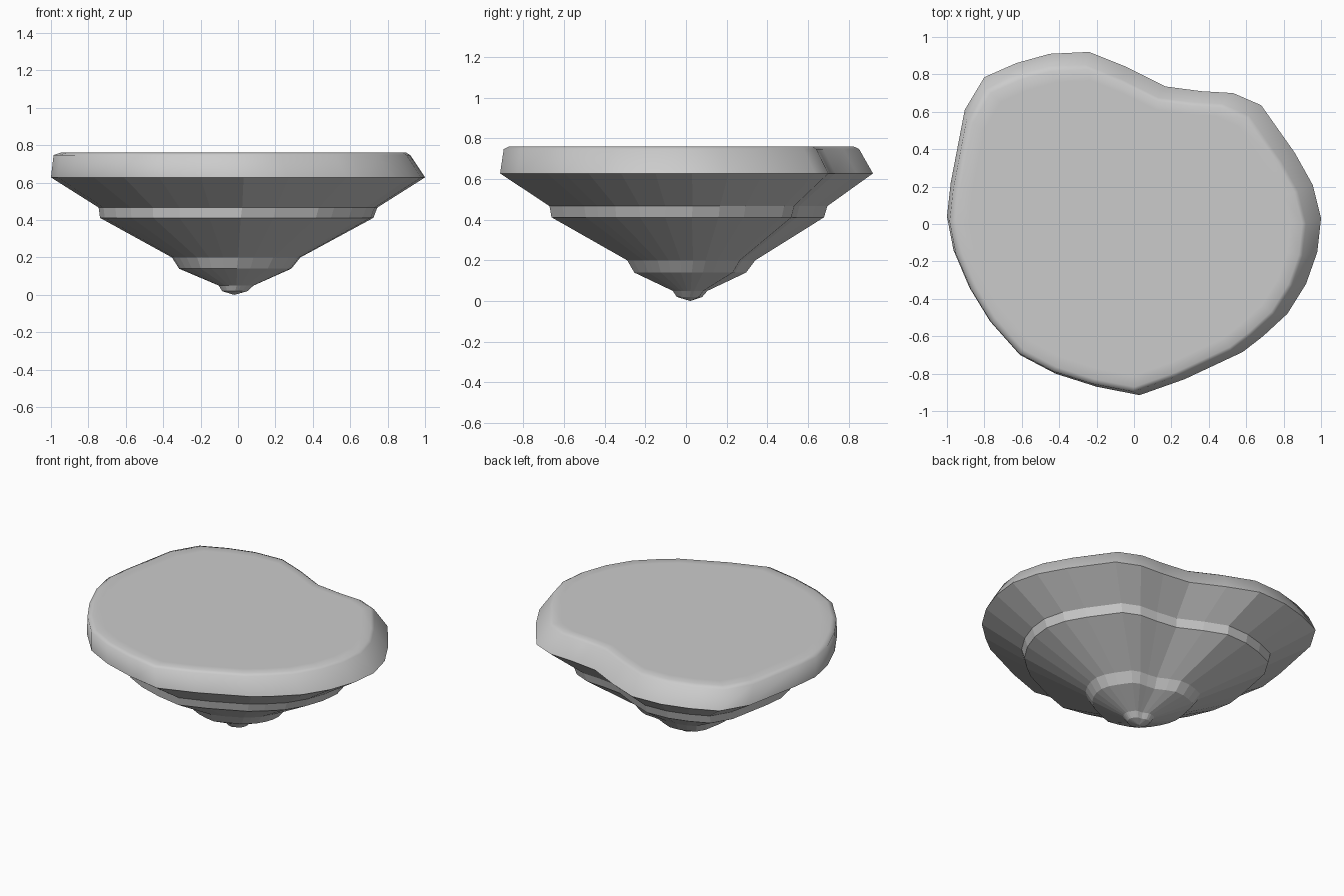
import bpy, bmesh
from math import radians

if "Cube" in bpy.data.objects:
    bpy.data.objects.remove(bpy.data.objects["Cube"])

# Irregular outline of the widest ring, counter-clockwise from the right
outline = [(1, .03), (.955, .21), (.86, .38), (.68, .635), (.53, .70), (.36, .71),
           (.17, .735), (-.04, .84), (-.24, .92), (-.45, .91), (-.63, .86),
           (-.80, .785), (-.905, .61), (-.98, .22), (-1, .04), (-.965, -.14),
           (-.88, -.34), (-.77, -.52), (-.61, -.70), (-.42, -.80), (-.20, -.87),
           (.03, -.915), (.27, -.83), (.58, -.685), (.69, -.60), (.82, -.48),
           (.92, -.32), (.98, -.15)]

# Stepped profile, bottom to top: z, scale, x shift, y shift
rings = [(.02, .068, -.017, .017), (.05, .093, -.01, .02),
         (.14, .30, -.015, .02), (.20, .343, -.01, .025),
         (.412, .731, -.007, .007), (.467, .745, 0, .01),
         (.628, 1, 0, 0), (.748, .953, -.033, -.025), (.76, .925, -.025, -.025),
         (.76, .86, -.025, -.022)]

bm = bmesh.new()
n = len(outline)
loops = [[bm.verts.new((x * s + dx, y * s + dy, z)) for x, y in outline]
         for z, s, dx, dy in rings]

# Pointed bottom
tip = bm.verts.new((-.02, .022, 0))
for i in range(n):
    bm.faces.new((tip, loops[0][(i + 1) % n], loops[0][i]))

# Stepped flanks, faceted below and smooth around the rim
for k in range(len(loops) - 1):
    lo, hi = loops[k], loops[k + 1]
    for i in range(n):
        j = (i + 1) % n
        f = bm.faces.new((lo[i], lo[j], hi[j], hi[i]))
        f.smooth = k >= 6

# Flat top
bm.faces.new(loops[-1]).smooth = True
for e in bm.edges:
    e.smooth = e.calc_face_angle(0) < radians(50)

mesh = bpy.data.meshes.new("floating_island")
bm.to_mesh(mesh)
bm.free()
bpy.context.collection.objects.link(bpy.data.objects.new("floating_island", mesh))
